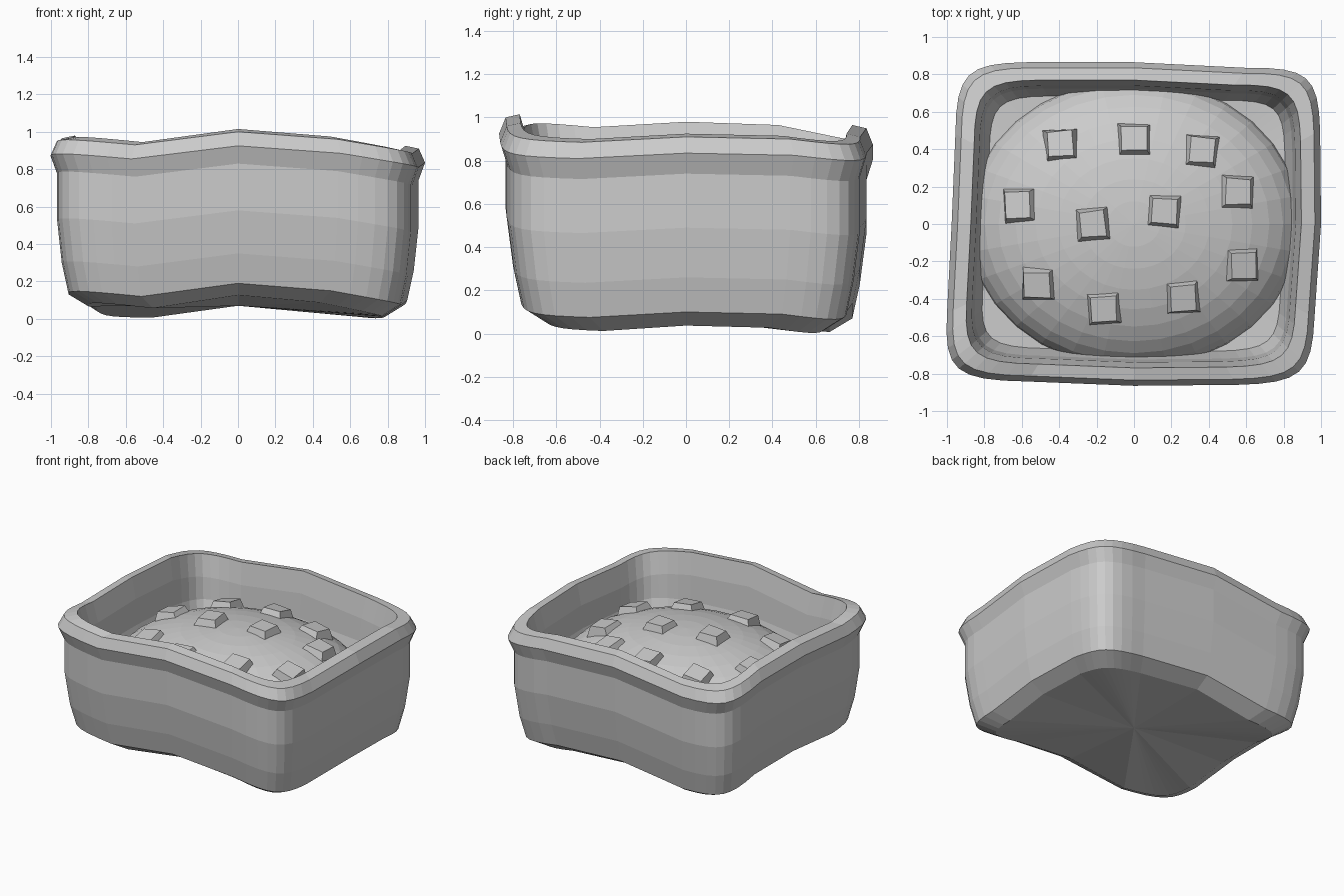
import bpy, bmesh, random
from math import sqrt
from mathutils import Vector, Matrix

random.seed(4)
if "Cube" in bpy.data.objects:
    bpy.data.objects.remove(bpy.data.objects["Cube"], do_unlink=True)

grey = bpy.data.materials.new("stone grey")
grey.use_nodes = True
grey.diffuse_color = (0.6, 0.6, 0.6, 1)
grey.node_tree.nodes["Principled BSDF"].inputs["Base Color"].default_value = (0.6, 0.6, 0.6, 1)


def finish(name, bm):
    bmesh.ops.recalc_face_normals(bm, faces=bm.faces)
    mesh = bpy.data.meshes.new(name)
    bm.to_mesh(mesh)
    bm.free()
    mesh.materials.append(grey)
    obj = bpy.data.objects.new(name, mesh)
    bpy.context.collection.objects.link(obj)


# Wobbly plan: each side as start, middle, end, then the corner after it (x, y, lift)
SIDES = [
    [(.965, -.5, -.115), (1, 0, -.09), (.995, .5, -.1), (.985, .84, -.14)],
    [(.6, .835, -.09), (0, .865, -.05), (-.57, .865, -.12), (-.95, .86, -.12)],
    [(-.955, .48, -.05), (-.975, 0, -.035), (-1, -.48, -.06), (-1.02, -.835, -.03)],
    [(-.57, -.842, -.07), (0, -.865, 0), (.55, -.86, -.04), (.95, -.85, -.105)],
]
STEPS = 8
ROUND = .86     # lower is rounder corners
plan = []
for i, side in enumerate(SIDES):
    start, mid, end, corner = map(Vector, side)
    following = Vector(SIDES[(i + 1) % 4][0])
    pull_a, pull_b = end.lerp(corner, ROUND), following.lerp(corner, ROUND)
    plan += [start, mid]
    for k in range(STEPS):
        t = k / STEPS
        u = 1 - t
        plan.append(end * u ** 3 + pull_a * 3 * t * u * u
                    + pull_b * 3 * t * t * u + following * t ** 3)

# Section from base to rim to inner floor: x half size, y half size, height, share of lift
SECTION = [
    (.80, .66, .127, 1), (.905, .765, .19, 1), (.94, .80, .35, 1), (.965, .83, .58, 1),
    (.965, .83, .83, 1), (1, .86, .925, 1), (.967, .83, 1.0, 1), (.895, .765, 1.015, 1),
    (.865, .735, .86, 1), (.85, .72, .66, .6), (.81, .68, .49, .2),
]
bm = bmesh.new()
rings = [[bm.verts.new((p.x * hx, p.y * hy / .86, z + p.z * share)) for p in plan]
         for hx, hy, z, share in SECTION]
n = len(plan)
for low, high in zip(rings, rings[1:]):
    for j in range(n):
        bm.faces.new((low[j], low[(j + 1) % n], high[(j + 1) % n], high[j]))
# Fans close the base and the inner floor
for ring, z in ((rings[0], .07), (rings[-1], .46)):
    centre = bm.verts.new((0, 0, z))
    for j in range(n):
        bm.faces.new((ring[j], ring[(j + 1) % n], centre))
finish("planter_box", bm)

# Domed filling
RX, RY, RZ, BASE = .895, .775, .375, .46
bm = bmesh.new()
bmesh.ops.create_uvsphere(bm, u_segments=32, v_segments=20, radius=1)
bmesh.ops.delete(bm, geom=[v for v in bm.verts if v.co.z < -.01], context='VERTS')
bmesh.ops.transform(bm, verts=bm.verts,
                    matrix=Matrix.Translation((0, 0, BASE)) @ Matrix.Diagonal((RX, RY, RZ, 1)))
finish("domed_filling", bm)

# Tapered studs leaning with the dome
STUDS = [(-.39, .42), (0, .45), (.36, .39), (.55, .17), (.16, .07), (-.22, 0),
         (-.61, .1), (-.51, -.32), (-.16, -.45), (.26, -.39), (.58, -.22)]
for i, (x, y) in enumerate(STUDS):
    z = BASE + RZ * sqrt(1 - (x / RX) ** 2 - (y / RY) ** 2)
    normal = Vector((x / RX ** 2, y / RY ** 2, (z - BASE) / RZ ** 2)).normalized()
    lean = normal.lerp(Vector((0, 0, 1)), .4)
    bm = bmesh.new()
    bmesh.ops.create_cube(bm, size=1)
    for v in bm.verts:
        width = .135 if v.co.z > 0 else .185
        v.co.x *= width * random.uniform(.93, 1.07)
        v.co.y *= width * random.uniform(.93, 1.07)
        v.co.z = (.045 if v.co.z > 0 else -.03) + random.uniform(-.006, .006)
    turn = Vector((0, 0, 1)).rotation_difference(lean).to_matrix().to_4x4()
    spin = Matrix.Rotation(random.uniform(-.1, .1), 4, 'Z')
    bmesh.ops.transform(bm, verts=bm.verts, matrix=Matrix.Translation((x, y, z)) @ turn @ spin)
    finish("stud_%d" % (i + 1), bm)
